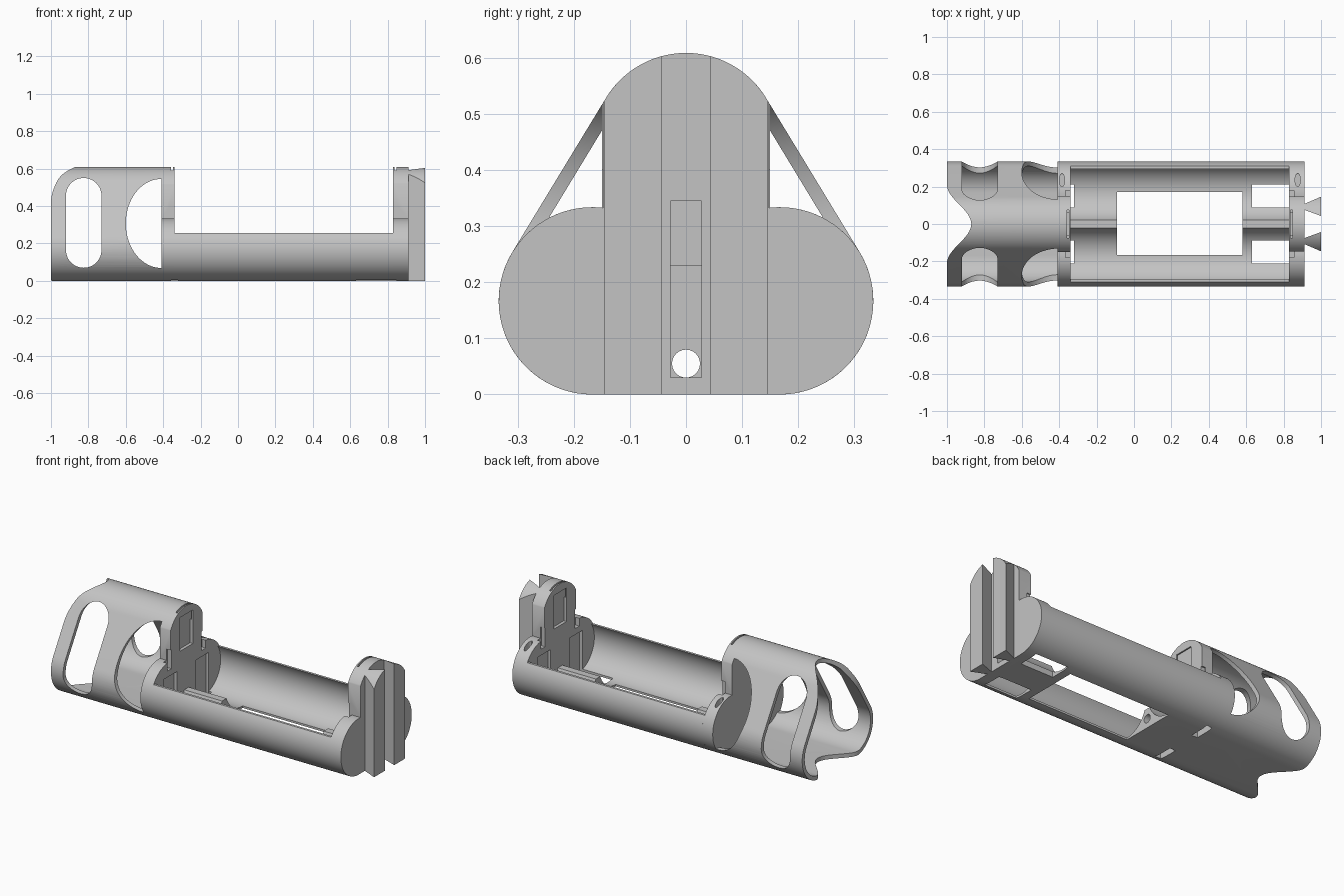
import bpy, bmesh, math
from mathutils import Vector

cube = bpy.data.objects.get("Cube")
if cube:
    bpy.data.objects.remove(cube, do_unlink=True)

GREY = bpy.data.materials.new("plain_grey")
GREY.use_nodes = True
GREY.diffuse_color = (0.55, 0.55, 0.55, 1)
GREY.node_tree.nodes["Principled BSDF"].inputs["Base Color"].default_value = (0.55, 0.55, 0.55, 1)

R = 0.167                   # outer radius round each cell
TOP = 0.442                 # height of the upper cell centre
TAIL0, TAIL1 = -0.41, -0.34
HEAD0, HEAD1 = 0.83, 0.912


def prism(name, profile, axis, lo, hi):
    """Extrude a 2D profile: axis x takes (y, z), y takes (x, z), z takes (x, y)."""
    place = {"x": lambda a, b: (lo, a, b),
             "y": lambda a, b: (a, lo, b),
             "z": lambda a, b: (a, b, lo)}[axis]
    step = Vector([hi - lo if k == axis else 0 for k in "xyz"])
    bm = bmesh.new()
    face = bm.faces.new([bm.verts.new(place(a, b)) for a, b in profile])
    ext = bmesh.ops.extrude_face_region(bm, geom=[face])
    bmesh.ops.translate(bm, vec=step, verts=[v for v in ext["geom"] if isinstance(v, bmesh.types.BMVert)])
    bmesh.ops.recalc_face_normals(bm, faces=bm.faces[:])
    mesh = bpy.data.meshes.new(name)
    bm.to_mesh(mesh)
    bm.free()
    mesh.materials.append(GREY)
    obj = bpy.data.objects.new(name, mesh)
    bpy.context.collection.objects.link(obj)
    return obj


def box(x0, x1, y0, y1, z0, z1):
    return prism("cutter", [(y0, z0), (y1, z0), (y1, z1), (y0, z1)], "x", x0, x1)


def cut(obj, cutter, operation="DIFFERENCE"):
    """Apply a boolean and discard the cutter."""
    mod = obj.modifiers.new("cut", "BOOLEAN")
    mod.operation, mod.object, mod.solver = operation, cutter, "EXACT"
    bpy.ops.object.select_all(action="DESELECT")
    bpy.context.view_layer.objects.active = obj
    obj.select_set(True)
    bpy.ops.object.modifier_apply(modifier=mod.name)
    bpy.data.objects.remove(cutter, do_unlink=True)


def arc(cx, cy, rx, a0, a1, n=24, ry=None):
    ry = rx if ry is None else ry
    angles = [math.radians(a0 + (a1 - a0) * i / n) for i in range(n + 1)]
    return [(cx + rx * math.cos(a), cy + ry * math.sin(a)) for a in angles]


def mirrored(half):
    """Close a right-hand half profile with its mirror image."""
    return half + [(-a, b) for a, b in reversed(half) if abs(a) > 1e-5]


def hull(r):
    """Rounded triangle wrapped round the three cells."""
    tilt = math.degrees(math.atan2(R, TOP - R))
    return mirrored(arc(R, R, r, -90, tilt) + arc(0, TOP, r, tilt, 90))


def cells(r, waist):
    """Three lobes with a straight upright waist."""
    low = math.degrees(math.acos((waist - R) / r))
    high = math.degrees(math.acos(waist / r))
    return mirrored(arc(R, R, r, -90, low, 40) + arc(0, TOP, r, high, 90))


# Hollow grip with hand slots, half-oval openings and a scalloped end
grip = prism("grip_shell", hull(R), "x", -1, TAIL0)
cut(grip, prism("cutter", hull(R - 0.024), "x", -1.1, TAIL0 + 0.1))
slot = arc(-0.825, 0.455, 0.095, 0, 180) + arc(-0.825, 0.165, 0.095, 180, 360)
cut(grip, prism("cutter", slot, "y", -0.5, 0.5))
half_oval = arc(TAIL0, 0.307, 0.19, 90, 270, 40, 0.238)
half_oval += [(TAIL0 + 0.1, 0.069), (TAIL0 + 0.1, 0.545)]
cut(grip, prism("cutter", half_oval, "y", -0.5, 0.5))
scallop = [(-1.1, -0.21)]
for i in range(33):
    t = i / 16 - 1
    scallop.append((-1.0 + 0.065 * (1 + math.cos(math.pi * t)), 0.21 * t))
scallop.append((-1.1, 0.21))
cut(grip, prism("cutter", scallop, "z", -0.1, 0.8))

# Open trough for the two lower cells, with a central ridge
BORE, RIM, RIDGE = 0.155, 0.255, 0.115
outer_a = math.degrees(math.asin((RIM - R) / R))
inner_a = math.degrees(math.asin((RIM - R) / BORE))
ridge_a = -180 - math.degrees(math.asin((RIDGE - R) / BORE))
half = arc(R, R, R, -90, outer_a, 32) + arc(R, R, BORE, inner_a, ridge_a, 48)
trough = prism("cell_trough", mirrored(half), "x", TAIL1, HEAD0)
cut(trough, box(-0.09, 0.58, -0.165, 0.172, -0.1, 0.4))
for s in (-1, 1):
    y0, y1 = sorted((s * 0.088, s * 0.211))
    cut(trough, box(0.63, HEAD0 + 0.1, y0, y1, -0.1, 0.2))
    cut(trough, box(TAIL1 - 0.1, -0.32, y0, y1, -0.1, 0.2))

# End plates with contact pockets and wire notches
tail = prism("tail_plate", cells(R, 0.15), "x", TAIL0, TAIL1)
head = prism("head_plate", cells(R, 0.148), "x", HEAD0, HEAD1)
for plate, face, d in ((tail, TAIL1, -1), (head, HEAD0, 1)):
    def pocket(near, far, *yz):
        x0, x1 = sorted((face + d * near, face + d * far))
        cut(plate, box(x0, x1, *yz))
    pocket(-0.05, 0.018, -0.06, 0.06, 0.36, 0.56)
    pocket(0.008, 0.018, -0.075, 0.075, 0.5, 0.7)
    for s in (-1, 1):
        y0, y1 = sorted((s * 0.09, s * 0.21))
        pocket(-0.05, 0.018, y0, y1, -0.1, 0.25)
        y0, y1 = sorted((s * 0.142, s * 0.18))
        pocket(-0.05, 0.025, y0, y1, 0.287, 0.4)
    hole = arc(face + d * 0.045, 0.235, 0.014, 0, 350, 20, 0.035)
    cut(plate, prism("cutter", hole, "z", 0.27, 0.4))

# Cable groove in the outer face, and a cable hole along the whole ridge
cut(head, box(HEAD1 - 0.02, HEAD1 + 0.1, -0.028, 0.028, 0.03, 0.345))
cut(head, box(HEAD1 - 0.035, HEAD1 + 0.1, -0.028, 0.028, 0.03, 0.23))
for part in (tail, trough, head):
    cut(part, prism("cutter", arc(0, 0.055, 0.025, 0, 345, 23), "x", -0.6, 1.1))

# Pair of flared mounting rails
rails = []
for side, s in (("left", 1), ("right", -1)):
    section = [(HEAD1, s * 0.075), (1, s * 0.043), (1, s * 0.146), (HEAD1, s * 0.108)]
    rail = prism(side + "_mounting_rail", section, "z", 0, 0.7)
    cut(rail, prism("cutter", cells(R, 0.15), "x", 0.8, 1.1), "INTERSECT")
    rails.append(rail)

# Smooth curved walls, keep edges crisp
bpy.ops.object.select_all(action="DESELECT")
for part in [grip, trough, tail, head] + rails:
    part.select_set(True)
    bpy.context.view_layer.objects.active = part
bpy.ops.object.shade_smooth_by_angle(angle=math.radians(30))
